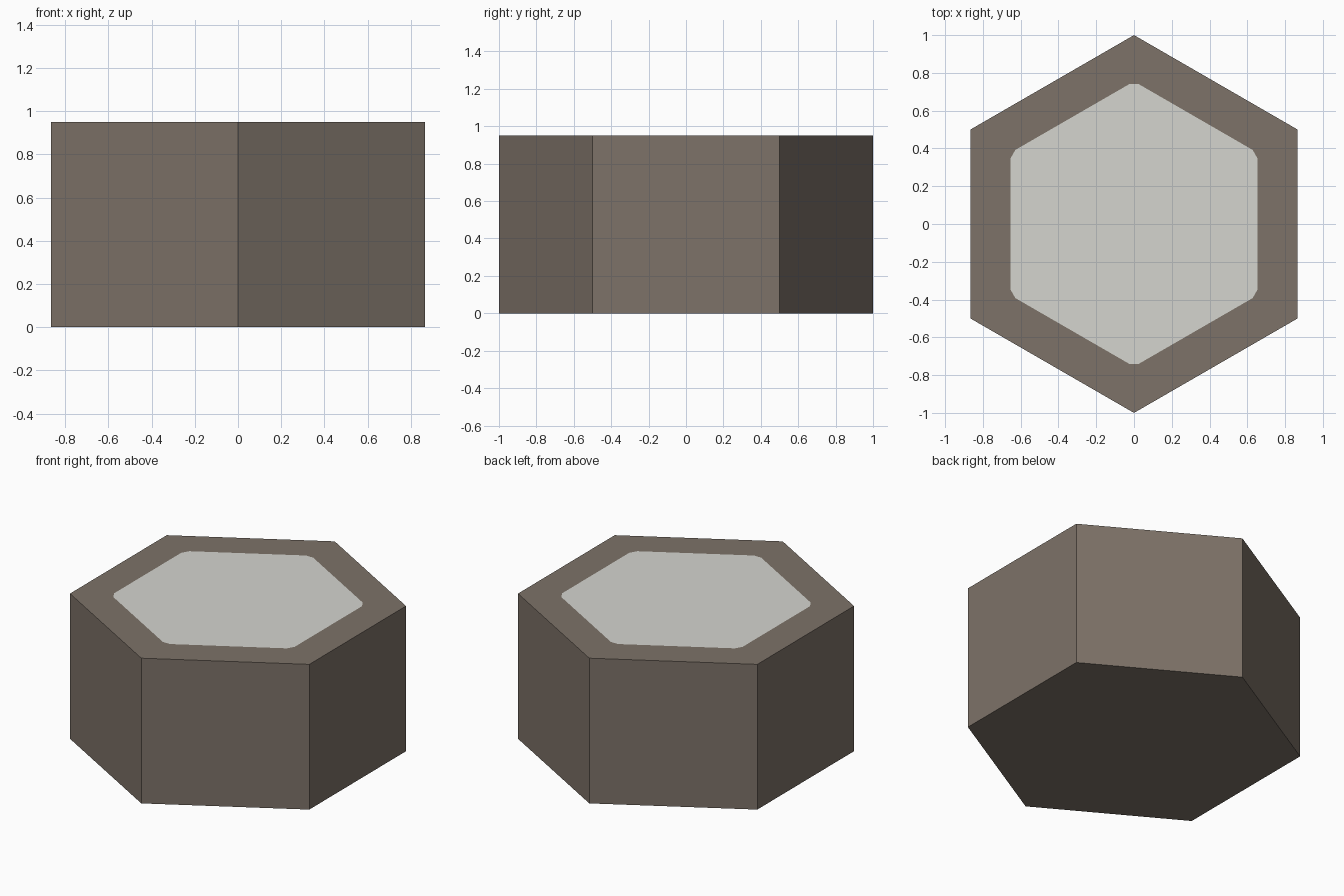
import bpy, bmesh, math
from mathutils import Vector

if "Cube" in bpy.data.objects:
    bpy.data.objects.remove(bpy.data.objects["Cube"])

HEIGHT, OUTER, INNER, CLIP = 0.95, 1.0, 0.755, 0.03


def material(name, rgb):
    m = bpy.data.materials.new(name)
    m.diffuse_color = (*rgb, 1)
    m.use_nodes = True
    m.node_tree.nodes["Principled BSDF"].inputs["Base Color"].default_value = m.diffuse_color
    return m


def hexagon(radius, z):
    return [Vector((radius * math.cos(math.radians(90 + 60 * i)),
                    radius * math.sin(math.radians(90 + 60 * i)), z)) for i in range(6)]


bm = bmesh.new()

# Hexagonal stone column: bottom and side walls
bottom = [bm.verts.new(p) for p in hexagon(OUTER, 0)]
top = [bm.verts.new(p) for p in hexagon(OUTER, HEIGHT)]
bm.faces.new(bottom[::-1])
for i in range(6):
    j = (i + 1) % 6
    bm.faces.new((bottom[i], bottom[j], top[j], top[i]))

# Inset top panel with slightly clipped corners, two points per corner
corners = hexagon(INNER, HEIGHT)
before, after = [], []
for i, p in enumerate(corners):
    before.append(bm.verts.new(p + (corners[i - 1] - p).normalized() * CLIP))
    after.append(bm.verts.new(p + (corners[(i + 1) % 6] - p).normalized() * CLIP))
panel = bm.faces.new([v for pair in zip(before, after) for v in pair])
panel.material_index = 1

# Rim around the panel
for i in range(6):
    j = (i + 1) % 6
    bm.faces.new((top[i], top[j], before[j], after[i]))
    bm.faces.new((top[i], after[i], before[i]))

bmesh.ops.recalc_face_normals(bm, faces=bm.faces)
mesh = bpy.data.meshes.new("hexagonal_tile")
bm.to_mesh(mesh)
bm.free()
mesh.materials.append(material("brown stone", (0.205, 0.168, 0.138)))
mesh.materials.append(material("pale grey", (0.66, 0.665, 0.625)))
tile = bpy.data.objects.new("hexagonal_tile", mesh)
bpy.context.collection.objects.link(tile)
